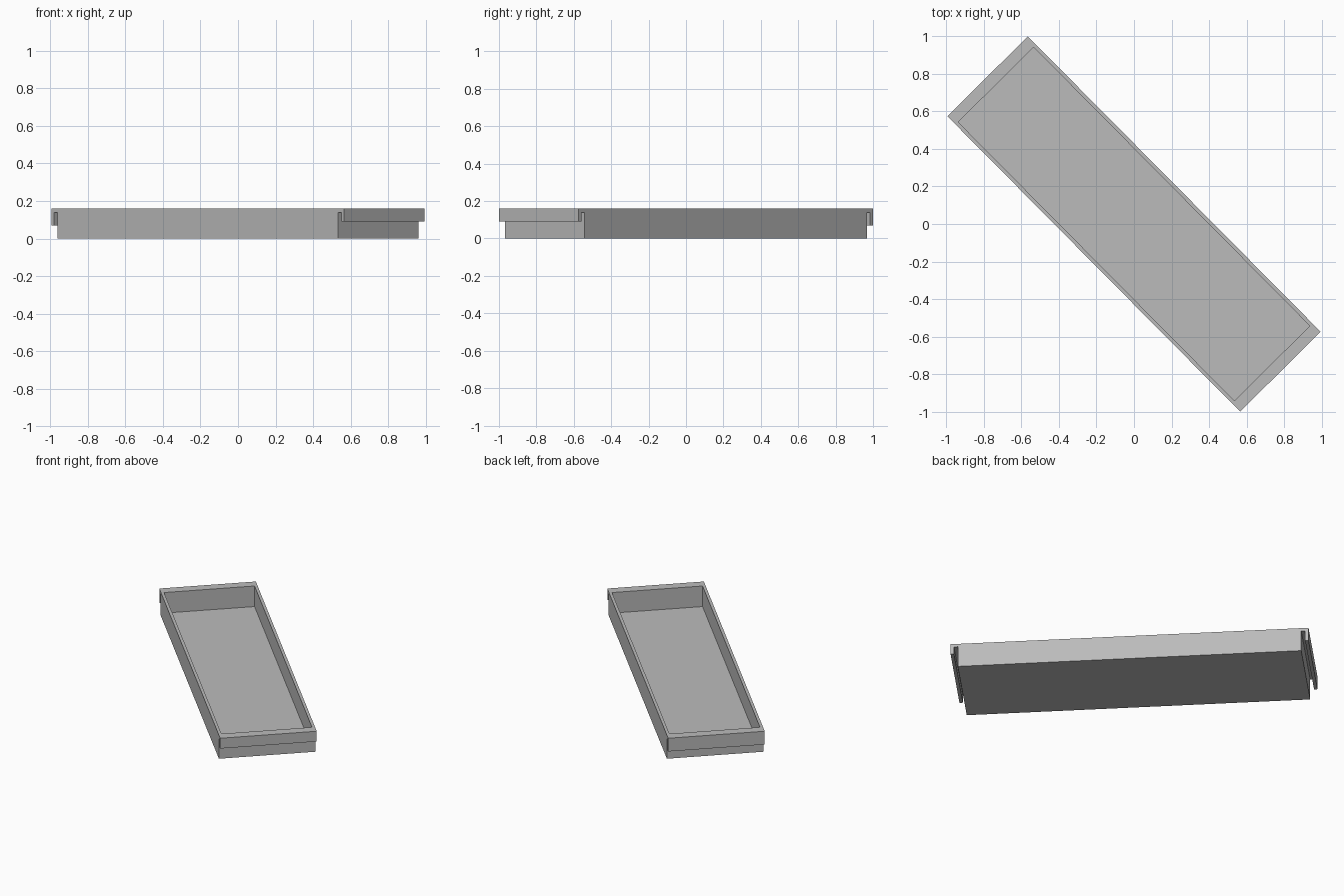
import bpy, bmesh, math
from mathutils import Matrix

if "Cube" in bpy.data.objects:
    bpy.data.objects.remove(bpy.data.objects["Cube"])

L, W, H = 1.108, 0.302, 0.16        # half length, half width, height
BODY, SLOT, SLOT_TOP = 1.063, 1.087, 0.14
IN_L, IN_W, FLOOR = 1.045, 0.283, 0.02

# Side profile: tray body with a hooked lip at each end (shallower on the right)
profile = [(-BODY, 0), (BODY, 0), (BODY, SLOT_TOP), (SLOT, SLOT_TOP), (SLOT, 0.09), (L, 0.09),
           (L, H), (-L, H), (-L, 0.07), (-SLOT, 0.07), (-SLOT, SLOT_TOP), (-BODY, SLOT_TOP)]

bm = bmesh.new()
front = [bm.verts.new((x, -W, z)) for x, z in profile]
back = [bm.verts.new((x, W, z)) for x, z in profile]
bm.faces.new(front)
bm.faces.new(back[::-1])
top = profile.index((L, H))
n = len(profile)
for i in range(n):
    if i != top:                    # the top stays open for the recess
        j = (i + 1) % n
        bm.faces.new((front[i], back[i], back[j], front[j]))

# Recess: rim, inner walls and floor
corners = [(1, -1), (1, 1), (-1, 1), (-1, -1)]
outer = [front[top], back[top], back[top + 1], front[top + 1]]
rim = [bm.verts.new((a * IN_L, b * IN_W, H)) for a, b in corners]
floor = [bm.verts.new((a * IN_L, b * IN_W, FLOOR)) for a, b in corners]
for ring_a, ring_b in ((outer, rim), (rim, floor)):
    for i in range(4):
        j = (i + 1) % 4
        bm.faces.new((ring_a[i], ring_a[j], ring_b[j], ring_b[i]))
bm.faces.new(floor)
bmesh.ops.recalc_face_normals(bm, faces=bm.faces)

# Turn the tray to lie diagonally
bm.transform(Matrix.Rotation(math.radians(-45.25), 4, 'Z'))

mesh = bpy.data.meshes.new("tray")
bm.to_mesh(mesh)
bm.free()
grey = bpy.data.materials.new("grey")
grey.diffuse_color = (0.5, 0.5, 0.5, 1)
grey.use_nodes = True
grey.node_tree.nodes["Principled BSDF"].inputs["Base Color"].default_value = grey.diffuse_color
mesh.materials.append(grey)
bpy.context.collection.objects.link(bpy.data.objects.new("tray", mesh))
